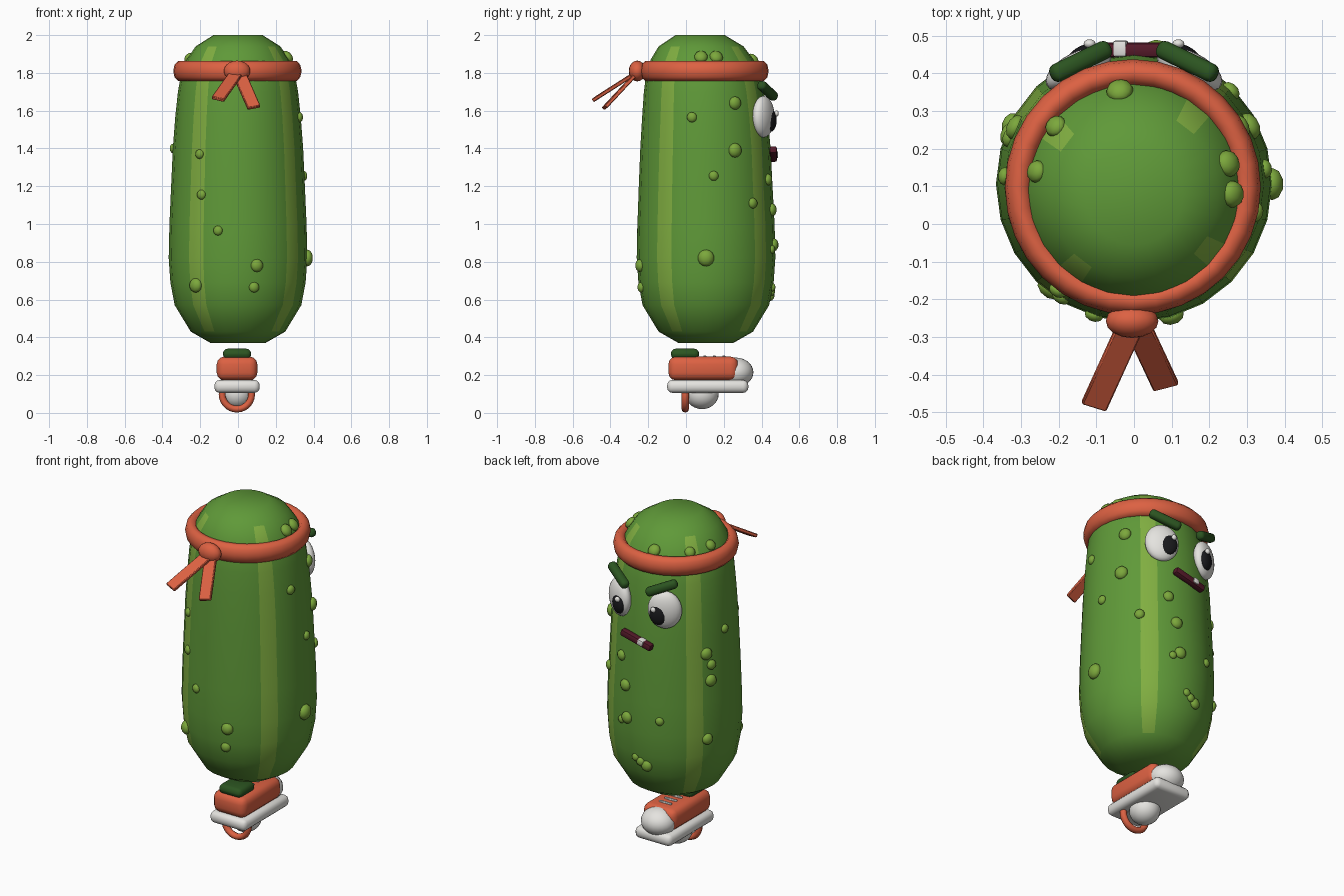
import bpy, bmesh, math
from mathutils import Vector, Matrix

if "Cube" in bpy.data.objects:
    bpy.data.objects.remove(bpy.data.objects["Cube"], do_unlink=True)


def material(name, rgb):
    m = bpy.data.materials.new(name)
    m.use_nodes = True
    m.diffuse_color = (*rgb, 1)
    m.node_tree.nodes["Principled BSDF"].inputs["Base Color"].default_value = (*rgb, 1)
    return m


GREEN = material("skin green", (.115, .32, .04))
STRIPE = material("stripe green", (.22, .43, .053))
WART = material("wart green", (.2, .39, .045))
DARK = material("dark green", (.025, .09, .015))
ORANGE = material("orange cloth", (.72, .12, .055))
WHITE = material("white", (.78, .77, .74))
BLACK = material("black", (.01, .01, .012))
MAROON = material("maroon", (.09, .01, .022))


def finish(bm, name, mats, angle=None):
    bmesh.ops.recalc_face_normals(bm, faces=bm.faces)
    me = bpy.data.meshes.new(name)
    bm.to_mesh(me)
    bm.free()
    ob = bpy.data.objects.new(name, me)
    bpy.context.collection.objects.link(ob)
    for m in mats:
        me.materials.append(m)
    me.shade_smooth()
    if angle:
        me.set_sharp_from_angle(angle=math.radians(angle))
    return ob


def ball(name, loc, size, mat, rot=None, seg=24, rings=14):
    bm = bmesh.new()
    rot = rot or Matrix()
    bmesh.ops.create_uvsphere(bm, u_segments=seg, v_segments=rings, radius=1,
                              matrix=Matrix.Translation(loc) @ rot @ Matrix.Diagonal((*size, 1)))
    return finish(bm, name, [mat])


def block(name, loc, size, mat, rot=None, bevel=0, steps=3):
    bm = bmesh.new()
    bmesh.ops.create_cube(bm, size=1, matrix=Matrix.Diagonal((*size, 1)))
    if bevel:
        bmesh.ops.bevel(bm, geom=bm.edges[:], offset=bevel, segments=steps,
                        profile=.5, affect='EDGES')
    bm.transform(Matrix.Translation(loc) @ (rot or Matrix()))
    return finish(bm, name, [mat], 40)


def ring(name, loc, major, rad, height, mat, rot=None, seg=32, sides=10):
    # torus with an elliptical section
    bm = bmesh.new()
    rows = []
    for i in range(seg):
        a = math.tau * i / seg
        rows.append([])
        for j in range(sides):
            b = math.tau * j / sides
            r = major + rad * math.cos(b)
            rows[-1].append(bm.verts.new((r * math.cos(a), r * math.sin(a), height * math.sin(b))))
    for i in range(seg):
        for j in range(sides):
            p, q, k = rows[i], rows[(i + 1) % seg], (j + 1) % sides
            bm.faces.new((p[j], q[j], q[k], p[k]))
    bm.transform(Matrix.Translation(loc) @ (rot or Matrix()))
    return finish(bm, name, [mat])


# Body: rings of height, radius, centre y
PROFILE = [(.37, .145, .105), (.43, .25, .105), (.57, .335, .105), (.69, .358, .106),
           (.82, .367, .106), (1.0, .363, .106), (1.2, .354, .104), (1.4, .345, .103),
           (1.57, .332, .1), (1.7, .318, .095), (1.8, .3, .09), (1.87, .272, .085),
           (1.94, .225, .08), (2.0, .13, .075)]
SEG = 24
bm = bmesh.new()
rows = []
for z, r, cy in PROFILE:
    rows.append([bm.verts.new((r * math.cos(math.tau * i / SEG),
                               cy + r * math.sin(math.tau * i / SEG), z)) for i in range(SEG)])
for k in range(len(rows) - 1):
    for i in range(SEG):
        j = (i + 1) % SEG
        f = bm.faces.new((rows[k][i], rows[k][j], rows[k + 1][j], rows[k + 1][i]))
        # four light stripes, one face wide
        f.material_index = int(i % 6 == 3 and 0 < k < len(rows) - 2)
bm.faces.new(rows[0][::-1])
bm.faces.new(rows[-1])
finish(bm, "body", [GREEN, STRIPE])


def on_body(deg, z):
    for (z0, r0, c0), (z1, r1, c1) in zip(PROFILE, PROFILE[1:]):
        if z0 <= z <= z1:
            t = (z - z0) / (z1 - z0)
            r, c = r0 + t * (r1 - r0), c0 + t * (c1 - c0)
            a = math.radians(deg)
            return Vector((r * math.cos(a), c + r * math.sin(a), z))


# Warts: angle around the body, height, size
WARTS = [(234, 1.37, .025), (237, 1.155, .026), (253, .965, .026), (286, .78, .034),
         (284, .665, .028), (231, .675, .038), (348, 1.565, .027), (30, 1.64, .035),
         (27, 1.39, .038), (7, 1.255, .026), (44, 1.11, .028), (0, .82, .044),
         (70, 1.235, .03), (77, 1.075, .034), (80, .89, .034), (73, .865, .022),
         (112, .91, .024), (88, .665, .022), (93, .645, .025), (99, .625, .032),
         (154, .79, .032), (154, 1.29, .035), (159, 1.22, .028), (158, 1.13, .034),
         (176, 1.4, .025), (98, 1.87, .036), (140, 1.87, .03), (168, 1.88, .03),
         (17, 1.885, .036), (359, 1.885, .036)]
for n, (deg, z, s) in enumerate(WARTS):
    tilt = -40 if z > 1.85 else 0
    rot = Matrix.Rotation(math.radians(deg), 4, 'Z') @ Matrix.Rotation(math.radians(tilt), 4, 'Y')
    ball(f"wart_{n + 1}", on_body(deg, z), (s * .7, s, s), WART, rot, 10, 7)

# Headband with knot and two tails
ring("headband", (-.003, .098, 1.81), .303, .037, .055, ORANGE)
ball("headband_knot", (-.005, -.258, 1.81), (.07, .045, .055), ORANGE, seg=16, rings=10)
for name, end in (("left_tail", (.085, -.432, 1.615)), ("right_tail", (-.107, -.485, 1.66))):
    start, end = Vector((0, -.25, 1.81)), Vector(end)
    d = (end - start).normalized()
    side = d.cross(Vector((0, -.6, .8))).normalized()
    rot = Matrix((side, d, side.cross(d))).transposed().to_4x4()
    block(name, (start + end) / 2, (.07, (end - start).length, .02), ORANGE, rot, .004, 1)

# Face, on the +y side
for s, name in ((1, "left"), (-1, "right")):
    turn = Matrix.Rotation(math.radians(-26 * s), 4, 'Z')
    ball(name + "_eye", (.148 * s, .41, 1.568), (.094, .047, .11), WHITE, turn)
    ball(name + "_pupil", (.132 * s, .447, 1.548), (.05, .028, .06), BLACK, turn)
    ball(name + "_highlight", (.118 * s, .479, 1.585), (.016, .012, .016), WHITE, seg=12, rings=8)
    brow = turn @ Matrix.Rotation(math.radians(22 * s), 4, 'Y').inverted()
    block(name + "_eyebrow", (.142 * s, .432, 1.705), (.185, .05, .05), DARK, brow, .02)

tilt = Matrix.Rotation(math.radians(-14), 4, 'Y')
block("mouth", (0, .462, 1.37), (.205, .04, .04), MAROON, tilt, .012, 2)
block("tooth", (-.035, .466, 1.367), (.038, .044, .034), WHITE, tilt, .008, 2)

# Shoe with sock, sole, toe cap and laces
block("sock", (-.005, -.005, .312), (.15, .15, .056), DARK, None, .026)
block("shoe_upper", (-.005, .092, .235), (.215, .37, .125), ORANGE, None, .04)
ball("toe_cap", (-.005, .262, .215), (.1, .095, .078), WHITE)
block("shoe_sole", (-.005, .115, .14), (.24, .43, .068), WHITE, None, .028)
for n in range(3):
    block(f"lace_{n + 1}", (-.005, .1 + .05 * n, .299), (.08, .016, .012), WHITE, None, .004, 1)

# Trim ring and ball below the sole
ring("lower_ring", (-.006, -.004, .098), .078, .018, .02, ORANGE,
     Matrix.Rotation(math.pi / 2, 4, 'X'), 28, 8)
ball("lower_ball", (-.005, .085, .1), (.083, .088, .08), WHITE)
